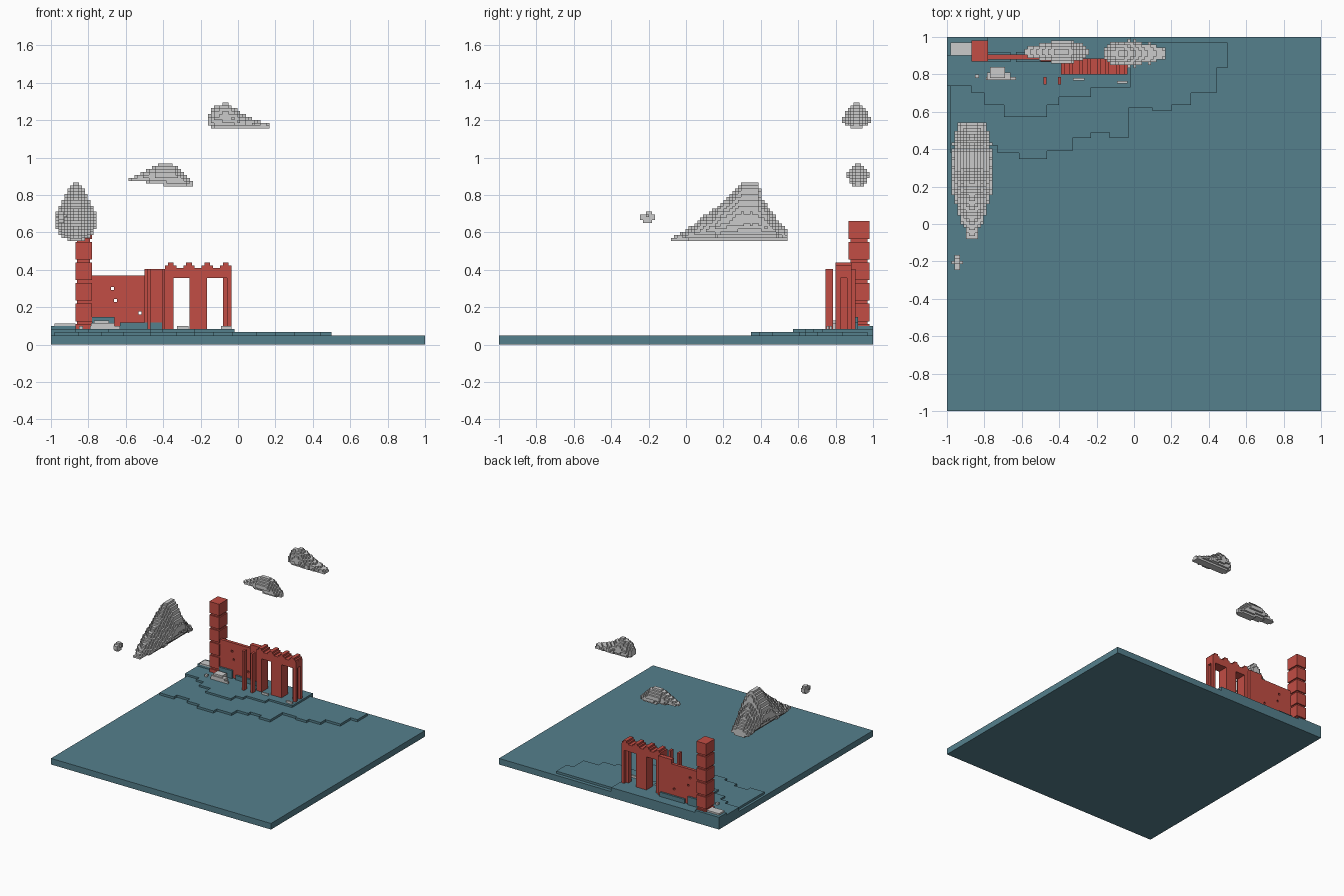
import bpy, bmesh, math, random
from mathutils import Vector

random.seed(4)
if "Cube" in bpy.data.objects:
    bpy.data.objects.remove(bpy.data.objects["Cube"], do_unlink=True)


def material(name, rgb):
    m = bpy.data.materials.new(name)
    m.use_nodes = True
    m.diffuse_color = (*rgb, 1)
    m.node_tree.nodes["Principled BSDF"].inputs["Base Color"].default_value = (*rgb, 1)
    return m


TEAL = material("teal ground", (0.09, 0.215, 0.265))
RED = material("red masonry", (0.54, 0.075, 0.058))
GREY = material("grey stone", (0.6, 0.6, 0.6))


def finish(bm, name, mat):
    me = bpy.data.meshes.new(name)
    bm.to_mesh(me)
    bm.free()
    me.materials.append(mat)
    ob = bpy.data.objects.new(name, me)
    bpy.context.collection.objects.link(ob)
    return ob


def add_box(bm, x0, x1, y0, y1, z0, z1):
    vs = bmesh.ops.create_cube(bm, size=1)["verts"]
    for v in vs:
        v.co = Vector((x1 if v.co.x > 0 else x0, y1 if v.co.y > 0 else y0,
                       z1 if v.co.z > 0 else z0))


def boxes(name, mat, *dims):
    bm = bmesh.new()
    for d in dims:
        add_box(bm, *d)
    return finish(bm, name, mat)


def terrace(name, outline, z0, z1):
    bm = bmesh.new()
    f = bm.faces.new([bm.verts.new((x, y, z0)) for x, y in outline])
    top = bmesh.ops.extrude_face_region(bm, geom=[f])["geom"]
    for v in top:
        if isinstance(v, bmesh.types.BMVert):
            v.co.z = z1
    bmesh.ops.recalc_face_normals(bm, faces=bm.faces)
    return finish(bm, name, TEAL)


def stairs(start, steps):
    """Outline of alternating y and x moves, given as (y, x) pairs."""
    x, y = start
    pts = [start]
    for ny, nx in steps:
        pts += [(x, ny), (nx, ny)]
        x = nx
    return pts


# Ground slab and stepped shore
boxes("ground_slab", TEAL, (-1, 1, -1, 1, 0, 0.05))
low = stairs((0.5, 0.97), [(0.835, 0.44), (0.7, 0.305), (0.636, 0.2), (0.604, 0.1),
                           (0.62, -0.03), (0.46, -0.13), (0.49, -0.23), (0.46, -0.33),
                           (0.39, -0.465), (0.347, -0.615), (0.38, -0.73),
                           (0.42, -0.85), (0.38, -0.98)])
terrace("lower_terrace", low + [(-0.98, 0.97)], 0.04, 0.068)
high = stairs((-0.02, 1), [(0.73, -0.23), (0.68, -0.4), (0.636, -0.465), (0.572, -0.695),
                           (0.636, -0.8), (0.7, -0.87), (0.738, -1)])
terrace("upper_terrace", high + [(-1, 1)], 0.04, 0.083)
boxes("back_bank", TEAL, (-1, -0.78, 0.9, 1, 0.04, 0.1),
      (-0.63, -0.405, 0.865, 0.92, 0.06, 0.118), (-0.78, -0.66, 0.865, 0.92, 0.06, 0.148))

# Tower of stacked blocks with narrow joints
tower = [(-0.86, -0.79, 0.88, 0.97, 0.08, 0.64)]
for i in range(5):
    z = 0.66 - 0.11 * i
    tower.append((-0.87, -0.78, 0.87, 0.98, z - 0.095, z))
tower.append((-0.87, -0.78, 0.87, 0.98, 0.08, 0.11))
boxes("tower", RED, *tower)

# Curtain wall pierced by small holes
wall = boxes("curtain_wall", RED, (-0.79, -0.48, 0.88, 0.905, 0.08, 0.37))
holes = boxes("hole_cutter", RED, *[(x - .008, x + .008, 0.8, 1, z - .008, z + .008)
              for x, z in ((-0.67, 0.3), (-0.655, 0.235), (-0.525, 0.17))])
cut = wall.modifiers.new("holes", 'BOOLEAN')
cut.object = holes
cut.solver = 'EXACT'
bpy.context.view_layer.objects.active = wall
bpy.ops.object.modifier_apply(modifier=cut.name)
bpy.data.objects.remove(holes, do_unlink=True)
boxes("wall_end", RED, (-0.5, -0.38, 0.87, 0.905, 0.08, 0.405))

# Free-standing posts before the gate
boxes("front_posts", RED, *[(x, x + 0.018, 0.745, 0.785, 0.08, 0.405)
                            for x in (-0.485, -0.407)])

# Gatehouse: piers, lintel and stepped merlons
gate = [(-0.39, -0.035, 0.8, 0.885, 0.355, 0.41)]
for x0, x1 in ((-0.39, -0.345), (-0.26, -0.165)):
    gate.append((x0, x1, 0.8, 0.885, 0.08, 0.36))
for y0, y1 in ((0.8, 0.825), (0.86, 0.885)):
    gate.append((-0.058, -0.035, y0, y1, 0.08, 0.36))
gate.append((-0.08, -0.058, 0.825, 0.86, 0.08, 0.36))
boxes("gatehouse", RED, *gate)
merlons = []
for x in (-0.36, -0.262, -0.165, -0.066):
    merlons += [(x - 0.03, x + 0.03, 0.8, 0.885, 0.4, 0.423),
                (x - 0.015, x + 0.015, 0.8, 0.885, 0.4, 0.438)]
boxes("merlons", RED, *merlons)

# Fallen stones
boxes("corner_stone", GREY, (-0.98, -0.87, 0.9, 0.97, 0.08, 0.113))
boxes("rubble", GREY, (-0.79, -0.63, 0.77, 0.785, 0.08, 0.1),
      (-0.785, -0.66, 0.77, 0.81, 0.08, 0.115), (-0.77, -0.69, 0.78, 0.84, 0.08, 0.13),
      (-0.85, -0.83, 0.78, 0.8, 0.08, 0.1))
boxes("threshold_stones", GREY, (-0.325, -0.265, 0.768, 0.78, 0.08, 0.1),
      (-0.09, -0.035, 0.75, 0.765, 0.08, 0.1))


def lerp_station(stations, s):
    for a, b in zip(stations, stations[1:]):
        if a[0] <= s <= b[0]:
            t = (s - a[0]) / (b[0] - a[0])
            return [p + (q - p) * t for p, q in zip(a, b)]
    return None


def rock(name, stations, centre, along_y, belly, size=0.0156):
    """Blocky rock: stations are (position, half width, bottom, top)."""
    cells = set()
    s0, s1 = stations[0][0], stations[-1][0]
    base = min(s[2] for s in stations)
    for i in range(round((s1 - s0) / size)):
        st = lerp_station(stations, s0 + (i + 0.5) * size)
        if st is None:
            continue
        _, half, lo, hi = st
        half += random.uniform(-0.2, 0.2) * size
        mid = lo + (hi - lo) * belly
        for k in range(30):
            z = base + (k + 0.5) * size
            if not lo <= z <= hi:
                continue
            t = (z - mid) / ((hi - mid) if z > mid else (mid - lo) * 1.25)
            w = half * (1 - abs(t) ** 1.3) ** 0.8 + size * 0.3
            for j in range(-10, 10):
                if abs((j + 0.5) * size) <= w:
                    cells.add((i, j, k))
    bm = bmesh.new()
    verts = {}

    def vert(p):
        if p not in verts:
            a, c, z = s0 + p[0] * size, centre + p[1] * size, base + p[2] * size
            verts[p] = bm.verts.new((c, a, z) if along_y else (a, c, z))
        return verts[p]

    # Keep only the exposed sides of each block
    for cell in cells:
        for axis in range(3):
            for side in (0, 1):
                near = list(cell)
                near[axis] += 2 * side - 1
                if tuple(near) in cells:
                    continue
                u, v = (axis + 1) % 3, (axis + 2) % 3
                corners = []
                for du, dv in ((0, 0), (1, 0), (1, 1), (0, 1)):
                    p = list(cell)
                    p[axis] += side
                    p[u] += du
                    p[v] += dv
                    corners.append(vert(tuple(p)))
                if (side == 0) != along_y:
                    corners.reverse()
                bm.faces.new(corners)
    return finish(bm, name, GREY)


# Floating rocks
rock("large_floating_rock",
     [(-0.08, 0.02, 0.555, 0.575), (0, 0.05, 0.555, 0.61), (0.07, 0.075, 0.555, 0.67),
      (0.17, 0.1, 0.555, 0.74), (0.3, 0.105, 0.555, 0.872), (0.385, 0.105, 0.555, 0.872),
      (0.41, 0.1, 0.555, 0.78), (0.48, 0.085, 0.555, 0.68), (0.55, 0.06, 0.555, 0.61)],
     -0.866, True, 0.35)
rock("small_floating_rock",
     [(-0.245, 0.012, 0.665, 0.695), (-0.2, 0.022, 0.65, 0.715), (-0.165, 0.012, 0.665, 0.69)],
     -0.945, True, 0.5)
rock("lower_floating_rock",
     [(-0.585, 0.015, 0.875, 0.89), (-0.52, 0.035, 0.872, 0.915), (-0.43, 0.06, 0.86, 0.965),
      (-0.35, 0.06, 0.845, 0.97), (-0.3, 0.045, 0.845, 0.92), (-0.245, 0.02, 0.845, 0.87)],
     0.92, False, 0.5)
rock("upper_floating_rock",
     [(-0.16, 0.03, 1.17, 1.23), (-0.12, 0.05, 1.155, 1.28), (-0.06, 0.068, 1.155, 1.296),
      (0, 0.065, 1.155, 1.25), (0.08, 0.05, 1.155, 1.21), (0.175, 0.025, 1.155, 1.175)],
     0.912, False, 0.45)
